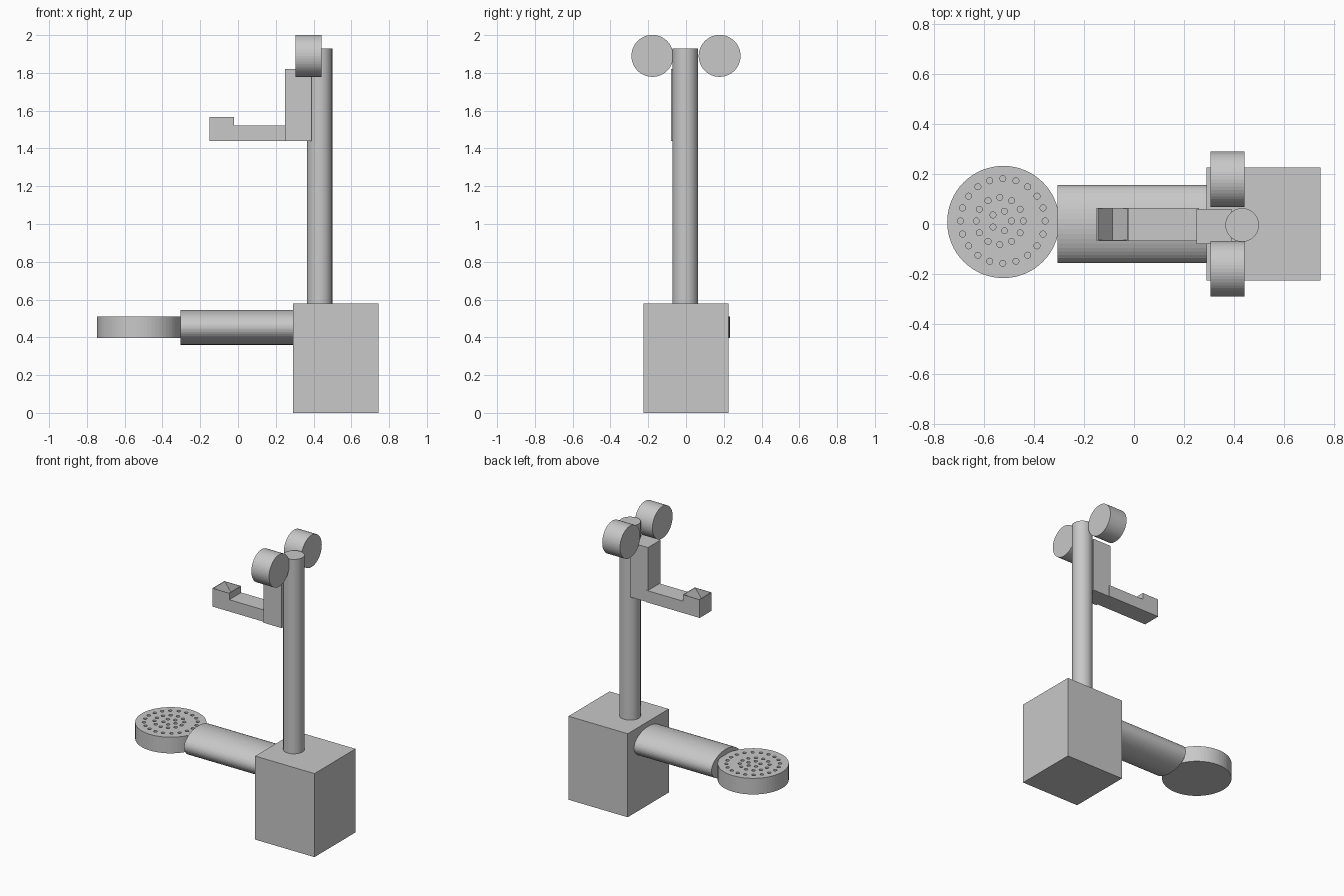
import bpy, bmesh, math
from mathutils import Matrix, Vector

if "Cube" in bpy.data.objects:
    bpy.data.objects.remove(bpy.data.objects["Cube"])

grey = bpy.data.materials.new("light_grey")
grey.diffuse_color = (0.58, 0.58, 0.58, 1)
grey.use_nodes = True
grey.node_tree.nodes["Principled BSDF"].inputs["Base Color"].default_value = grey.diffuse_color


def finish(name, bm):
    bmesh.ops.recalc_face_normals(bm, faces=bm.faces)
    mesh = bpy.data.meshes.new(name)
    bm.to_mesh(mesh)
    bm.free()
    mesh.materials.append(grey)
    obj = bpy.data.objects.new(name, mesh)
    bpy.context.collection.objects.link(obj)
    return obj


def box(name, lo, hi):
    lo, hi = Vector(lo), Vector(hi)
    bm = bmesh.new()
    bmesh.ops.create_cube(bm, size=1, matrix=Matrix.Translation((lo + hi) / 2)
                          @ Matrix.Diagonal((*(hi - lo), 1)))
    return finish(name, bm)


def add_cylinder(bm, centre, rx, ry, length, along_x=False, sides=48):
    # along_x turns the local x radius into the vertical one
    turn = Matrix.Rotation(math.pi / 2, 4, 'Y') if along_x else Matrix()
    bmesh.ops.create_cone(bm, cap_ends=True, segments=sides, radius1=1, radius2=1, depth=1,
                          matrix=Matrix.Translation(centre) @ turn
                          @ Matrix.Diagonal((rx, ry, length, 1)))


def cylinder(name, *args, **kw):
    bm = bmesh.new()
    add_cylinder(bm, *args, **kw)
    return finish(name, bm)


def extrude_profile(name, points, y0, y1):
    bm = bmesh.new()
    face = bm.faces.new([bm.verts.new((x, y0, z)) for x, z in points])
    new = bmesh.ops.extrude_face_region(bm, geom=[face])["geom"]
    verts = [v for v in new if isinstance(v, bmesh.types.BMVert)]
    bmesh.ops.translate(bm, verts=verts, vec=(0, y1 - y0, 0))
    return finish(name, bm)


def cut(target, cutter):
    cutter.hide_render = True
    cutter.hide_viewport = True
    mod = target.modifiers.new("cut", 'BOOLEAN')
    mod.operation = 'DIFFERENCE'
    mod.solver = 'EXACT'
    mod.object = cutter


# Base, pole and flattened arm
box("base_block", (0.29, -0.225, 0), (0.745, 0.225, 0.58))
cylinder("pole", (0.432, -0.004, 1.25), 0.067, 0.067, 1.36)
cylinder("lower_arm", (0.0, 0, 0.453), 0.0925, 0.156, 0.61, along_x=True)

# Twin drums either side of the pole top
for side, label in ((-1, "front"), (1, "back")):
    cylinder(label + "_drum", (0.373, side * 0.178, 1.89), 0.111, 0.111, 0.136, along_x=True)

# Bracket upright and arm with raised end
box("bracket_upright", (0.25, -0.08, 1.44), (0.39, 0.06, 1.82))
bracket = extrude_profile("bracket_arm",
                          [(-0.15, 1.44), (0.26, 1.44), (0.26, 1.522), (-0.02, 1.522),
                           (-0.02, 1.567), (-0.15, 1.567)], -0.067, 0.064)

# V-shaped cup sunk in the bracket end
cup = extrude_profile("cup_cutter", [(-0.147, 1.57), (-0.086, 1.49), (-0.023, 1.57)],
                      -0.064, 0.061)
cut(bracket, cup)

# Round plate with rings of small holes in its top
plate = cylinder("round_plate", (-0.522, 0.008, 0.453), 0.224, 0.224, 0.112, sides=64)
bm = bmesh.new()
for count, radius, cx in ((20, 0.169, -0.524), (12, 0.094, -0.536), (5, 0.041, -0.53)):
    for i in range(count):
        a = 2 * math.pi * i / count
        add_cylinder(bm, (cx + radius * math.cos(a), 0.012 + radius * math.sin(a), 0.51),
                     0.012, 0.012, 0.06, sides=16)
cut(plate, finish("hole_cutter", bm))
